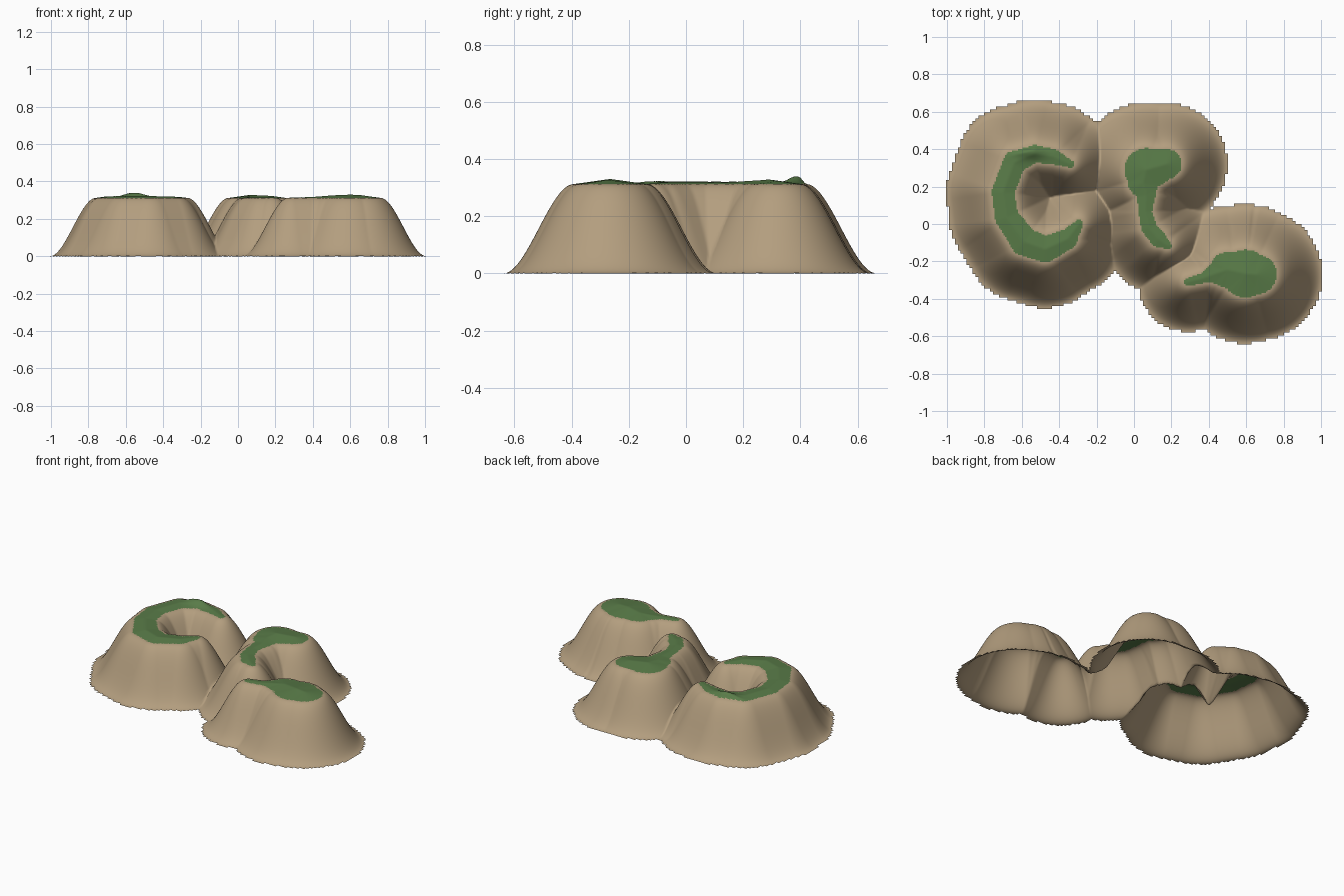
import bpy, bmesh, math
from mathutils import Vector

cube = bpy.data.objects.get("Cube")
if cube:
    bpy.data.objects.remove(cube, do_unlink=True)

CELL = 0.0157      # terrain grid spacing
FALLOFF = 0.245    # width of the slopes
PLATEAU = 0.312    # height of the mesa rims

# Plateau strokes: x, y and half width along each ridge
crescent = [(-.34, .32, .02), (-.43, .36, .04), (-.53, .375, .046), (-.64, .33, .06),
            (-.70, .17, .06), (-.68, .035, .063), (-.585, -.095, .075),
            (-.475, -.135, .07), (-.355, -.08, .055), (-.295, 0, .024)]
hook = [(.175, .32, .08), (.065, .29, .115), (.05, .22, .08), (.065, .155, .05),
        (.06, .065, .037), (.08, -.02, .042), (.13, -.08, .043), (.18, -.115, .022)]
teardrop = [(.655, -.27, .107), (.595, -.265, .128), (.50, -.245, .095),
            (.435, -.265, .055), (.37, -.29, .028), (.29, -.31, .022)]
segments = [(Vector(a[:2]), Vector(b[:2]), a[2], b[2])
            for path in (crescent, hook, teardrop) for a, b in zip(path, path[1:])]


def edge_distance(p):
    """Signed distance to the nearest plateau edge, negative on top."""
    best = 9.0
    for a, b, ra, rb in segments:
        ab = b - a
        t = max(0, min(1, (p - a).dot(ab) / ab.length_squared))
        best = min(best, (p - a - ab * t).length - ra - (rb - ra) * t)
    return best


def height(p):
    d = edge_distance(p)
    if d > 0:
        s = max(0, 1 - d / FALLOFF)
        return PLATEAU * s * s * (3 - 2 * s)
    mound = math.exp(-((p.x + .56) / .08) ** 2 - ((p.y - .39) / .035) ** 2)
    return PLATEAU - d * 0.14 + 0.024 * mound * min(1, -d / .02)


def make_material(name, rgb):
    mat = bpy.data.materials.new(name)
    mat.use_nodes = True
    mat.diffuse_color = (*rgb, 1)
    bsdf = mat.node_tree.nodes["Principled BSDF"]
    bsdf.inputs["Base Color"].default_value = (*rgb, 1)
    bsdf.inputs["Roughness"].default_value = 0.9
    return mat


# Flat grid trimmed to the foot of the slopes, then refined and raised
bm = bmesh.new()
cells = 130
bmesh.ops.create_grid(bm, x_segments=cells, y_segments=cells, size=cells * CELL / 2)
outside = [f for f in bm.faces if edge_distance(f.calc_center_median().xy) > FALLOFF]
bmesh.ops.delete(bm, geom=outside, context='FACES')
bmesh.ops.subdivide_edges(bm, edges=bm.edges[:], cuts=1, use_grid_fill=True)
for v in bm.verts:
    v.co.z = height(v.co.xy)

# Grass on the plateaus, earth on the slopes
for f in bm.faces:
    f.smooth = True
    f.material_index = int(edge_distance(f.calc_center_median().xy) < 0)
bmesh.ops.recalc_face_normals(bm, faces=bm.faces[:])
if sum(f.normal.z for f in bm.faces) < 0:
    bmesh.ops.reverse_faces(bm, faces=bm.faces[:])

mesh = bpy.data.meshes.new("mesa_terrain")
bm.to_mesh(mesh)
bm.free()
mesh.materials.append(make_material("tan earth", (0.45, 0.34, 0.21)))
mesh.materials.append(make_material("grass green", (0.10, 0.20, 0.065)))
terrain = bpy.data.objects.new("mesa_terrain", mesh)
bpy.context.collection.objects.link(terrain)
